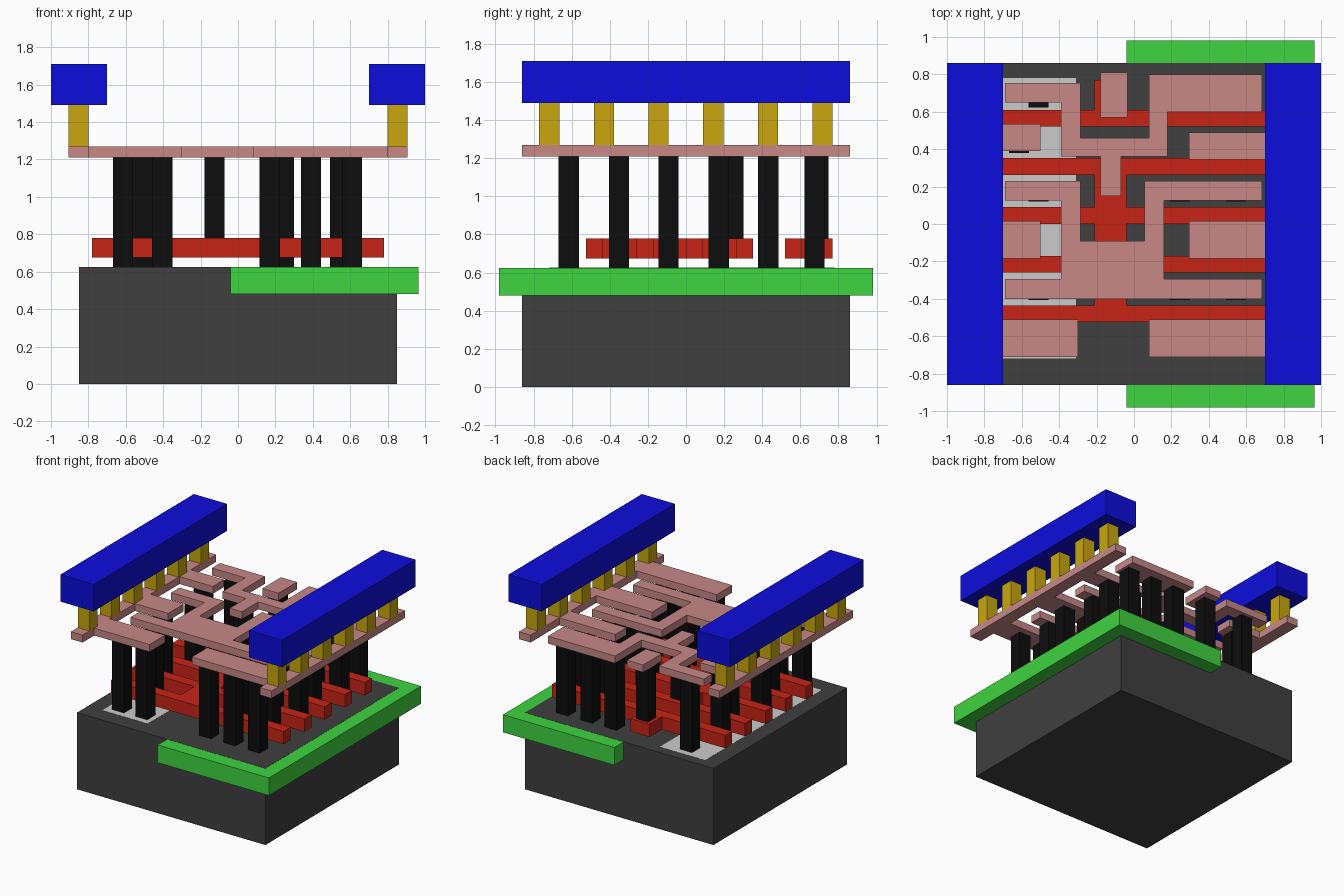
import bpy, bmesh

def material(name, r, g, b):
    m = bpy.data.materials.new(name)
    m.diffuse_color = (r, g, b, 1)
    return m

BLUE = material("blue", 0.004, 0.004, 0.72)
GOLD = material("gold", 0.58, 0.39, 0.004)
PINK = material("pink", 0.57, 0.25, 0.24)
BLACK = material("black", 0.004, 0.004, 0.004)
RED = material("red", 0.58, 0.018, 0.008)
GREEN = material("green", 0.05, 0.66, 0.05)
DARK = material("dark", 0.05, 0.05, 0.05)

def plate(name, outline, z0, z1, mat=None):
    """Extrude a closed xy outline from z0 to z1."""
    bm = bmesh.new()
    face = bm.faces.new([bm.verts.new((x, y, z0)) for x, y in outline])
    top = bmesh.ops.extrude_face_region(bm, geom=[face])["geom"]
    bmesh.ops.translate(bm, vec=(0, 0, z1 - z0),
                        verts=[v for v in top if isinstance(v, bmesh.types.BMVert)])
    bmesh.ops.recalc_face_normals(bm, faces=bm.faces)
    me = bpy.data.meshes.new(name)
    bm.to_mesh(me)
    bm.free()
    if mat:
        me.materials.append(mat)
    ob = bpy.data.objects.new(name, me)
    bpy.context.collection.objects.link(ob)
    return ob

def box(name, x0, x1, y0, y1, z0, z1, mat=None):
    return plate(name, [(x0, y0), (x1, y0), (x1, y1), (x0, y1)], z0, z1, mat)

TOP = 0.625               # substrate surface
M0, M1 = 1.21, 1.27       # lower metal layer

# Substrate, well and doped strip
box("substrate", -0.85, 0.85, -0.86, 0.86, 0, TOP, DARK)
box("well", -0.04, 0.965, -0.98, 0.98, 0.48, TOP - 0.001, GREEN)
box("doped_strip", -0.72, -0.31, -0.72, 0.78, 0.5, TOP + 0.001)

# Gates: one single gate with a pad, and a comb of four on a spine
def gate_outline(rows, spine0, spine1):
    right, left = [(-0.04, spine0)], [(-0.21, spine0)]
    for y in rows:
        right += [(-0.04, y), (0.78, y), (0.78, y + 0.09), (-0.04, y + 0.09)]
        left += [(-0.21, y), (-0.78, y), (-0.78, y + 0.09), (-0.21, y + 0.09)]
    pts = right + [(-0.04, spine1), (-0.21, spine1)] + left[::-1]
    return [p for i, p in enumerate(pts) if p != pts[i - 1]]

plate("gate_single", gate_outline([0.52], 0.52, 0.77), 0.675, 0.78, RED)
plate("gate_comb", gate_outline([-0.525, -0.26, 0.0, 0.262], -0.525, 0.352),
      0.675, 0.78, RED)

# Contact posts: (row y, x positions)
rows = [(-0.615, (-0.615, -0.405, 0.17, 0.39, 0.61)),
        (-0.352, (-0.51, 0.245, 0.545)),
        (-0.092, (-0.615, 0.39, 0.61)),
        (0.172, (-0.51, 0.245, 0.545)),
        (0.432, (-0.615, 0.39, 0.61)),
        (0.675, (-0.51, 0.17, 0.39, 0.61))]
for y, xs in rows:
    for x in xs:
        box("contact_post", x - 0.054, x + 0.054, y - 0.053, y + 0.053, TOP, M0, BLACK)
for y in (0.25, 0.695):
    box("gate_post", -0.18, -0.072, y - 0.053, y + 0.053, 0.78, M0, BLACK)

# Lower metal: input pad and two routed tracks
box("input_pad", -0.18, -0.035, 0.57, 0.81, M0, M1, PINK)
plate("middle_track", [
    (-0.69, 0.65), (-0.39, 0.65), (-0.39, 0.36), (-0.18, 0.36), (-0.18, 0.15),
    (-0.07, 0.15), (-0.07, 0.36), (0.18, 0.36), (0.18, 0.60), (0.685, 0.60),
    (0.685, 0.80), (0.08, 0.80), (0.08, 0.46), (-0.285, 0.46), (-0.285, 0.755),
    (-0.69, 0.755)], M0, M1, PINK)
plate("output_track", [
    (-0.69, -0.40), (0.685, -0.40), (0.685, -0.295), (0.16, -0.295), (0.16, 0.125),
    (0.685, 0.125), (0.685, 0.23), (0.055, 0.23), (0.055, -0.09), (-0.285, -0.09),
    (-0.285, 0.23), (-0.69, 0.23), (-0.69, 0.125), (-0.39, 0.125), (-0.39, -0.295),
    (-0.69, -0.295)], M0, M1, PINK)

# Supply rails with inward straps (y0, y1, inner x), vias and top bars
straps = {-1: [(-0.71, -0.51, 0.30), (-0.185, 0.015, 0.50), (0.39, 0.535, 0.50)],
          1: [(-0.71, -0.51, 0.08), (-0.185, 0.015, 0.295), (0.345, 0.49, 0.295)]}
for s, side in ((-1, "left"), (1, "right")):
    pts = [(0.80, -0.86)]
    for y0, y1, x in straps[s]:
        pts += [(0.80, y0), (x, y0), (x, y1), (0.80, y1)]
    pts += [(0.80, 0.86), (0.905, 0.86), (0.905, -0.86)]
    plate(side + "_rail", [(s * x, y) for x, y in pts], M0, M1, PINK)
    for i in range(6):
        y = -0.718 + i * 0.287
        xa, xb = sorted((s * 0.80, s * 0.905))
        box(side + "_via", xa, xb, y - 0.053, y + 0.053, M1, 1.49, GOLD)
    xa, xb = sorted((s * 0.70, s * 1.0))
    box(side + "_top_bar", xa, xb, -0.86, 0.86, 1.49, 1.71, BLUE)
